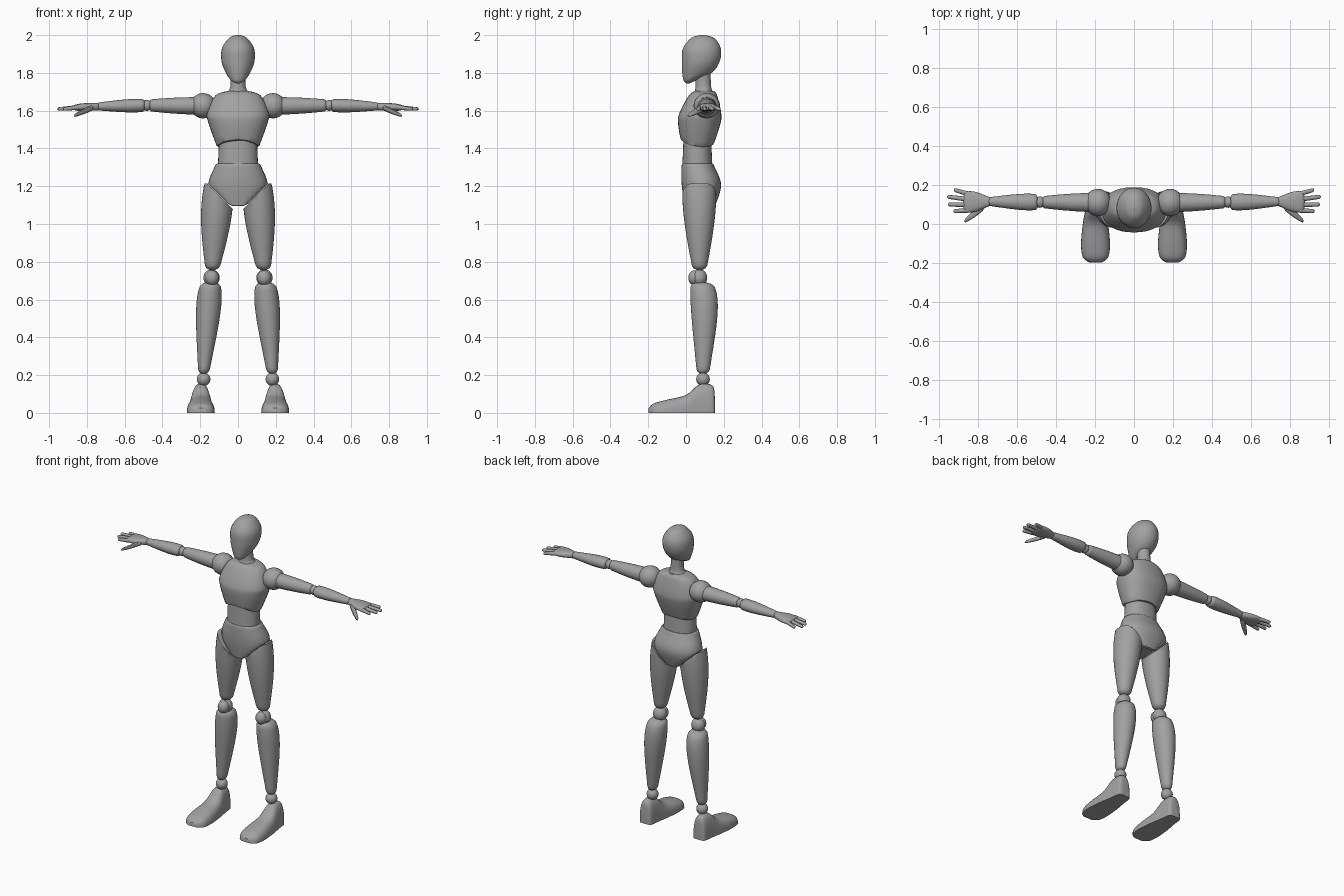
import bpy, bmesh, math
from mathutils import Vector

cube = bpy.data.objects.get("Cube")
if cube:
    bpy.data.objects.remove(cube)

grey = bpy.data.materials.new("plain grey")
grey.use_nodes = True
grey.diffuse_color = (0.36, 0.36, 0.36, 1)
grey.node_tree.nodes["Principled BSDF"].inputs["Base Color"].default_value = grey.diffuse_color

X, Y, Z = Vector((1, 0, 0)), Vector((0, 1, 0)), Vector((0, 0, 1))


def finish(name, bm, side):
    """Turn a bmesh into a smooth shaded object, reflected in x when side is negative."""
    for vert in bm.verts:
        vert.co.x *= side
    bmesh.ops.recalc_face_normals(bm, faces=bm.faces)
    mesh = bpy.data.meshes.new(name)
    bm.to_mesh(mesh)
    bm.free()
    mesh.materials.append(grey)
    obj = bpy.data.objects.new(name, mesh)
    bpy.context.collection.objects.link(obj)
    bpy.ops.object.select_all(action='DESELECT')
    obj.select_set(True)
    bpy.context.view_layer.objects.active = obj
    bpy.ops.object.shade_smooth_by_angle(angle=math.radians(40))


def skin(name, sections, side=1, power=2, sides=32, trim=None):
    """Join rounded sections, each a centre and two half axes; trim gives a new height."""
    bm = bmesh.new()
    rings = []
    for centre, across, along in sections:
        ring = []
        for i in range(sides):
            angle = math.tau * i / sides
            u, v = (math.copysign(abs(f) ** (2 / power), f)
                    for f in (math.cos(angle), math.sin(angle)))
            point = centre + across * u + along * v
            if trim:
                point.z = trim(point)
            ring.append(bm.verts.new(point))
        rings.append(ring)
    for low, high in zip(rings, rings[1:]):
        for i in range(sides):
            bm.faces.new((low[i - 1], low[i], high[i], high[i - 1]))
    bm.faces.new(rings[0])
    bm.faces.new(rings[-1])
    finish(name, bm, side)


def spline(rows, steps=6):
    """Smooth curve through a few rows of section values."""
    points = [Vector(row) for row in rows]
    points = [points[0], *points, points[-1]]
    for a, b, c, d in zip(points, points[1:], points[2:], points[3:]):
        for i in range(steps):
            t = i / steps
            bend = (a * 2 - b * 5 + c * 4 - d) * t ** 2 + (b * 3 - a - c * 3 + d) * t ** 3
            yield b + ((c - a) * t + bend) / 2
    yield points[-1]


def trunk(name, rows, **options):
    """Upright part on the middle line: height, half width, depth centre, half depth."""
    sections = [(Y * middle + Z * height, X * width, Y * depth)
                for height, width, middle, depth in spline(rows)]
    skin(name, sections, **options)


def limb(name, side, start, end, thick, thin, bulge=(0, 0), peak=0.5, sway=0, cap=0.05,
         axes=(Y, Z), **options):
    """Tapered part with a muscle bulge at its peak, a sway in depth and rounded ends."""
    start, end, thick, thin, bulge = map(Vector, (start, end, thick, thin, bulge))
    rate = math.log(0.5) / math.log(peak)
    sections = []
    steps = 20
    for i in range(steps + 1):
        t = (1 - math.cos(math.pi * i / steps)) / 2
        swell = math.sin(math.pi * t ** rate)
        edge = max(0, 1 - min(t, 1 - t) / cap)
        size = (thick.lerp(thin, t) + bulge * swell) * max(0.2, math.sqrt(1 - edge ** 2))
        sections.append((start.lerp(end, t) + Y * sway * swell, axes[0] * size.x, axes[1] * size.y))
    skin(name, sections, side, **options)


def ball(name, side, centre, radii):
    bm = bmesh.new()
    bmesh.ops.create_uvsphere(bm, u_segments=24, v_segments=16, radius=1)
    bmesh.ops.scale(bm, vec=radii, verts=bm.verts)
    bmesh.ops.translate(bm, vec=centre, verts=bm.verts)
    finish(name, bm, side)


# Head and neck
trunk("head", [
    (2, 0.01, 0.085, 0.01), (1.985, 0.047, 0.088, 0.06), (1.93, 0.085, 0.084, 0.1),
    (1.86, 0.087, 0.078, 0.1), (1.8, 0.064, 0.058, 0.078), (1.76, 0.036, 0.02, 0.033),
    (1.745, 0.01, 0.01, 0.01)])
trunk("neck", [(1.69, 0.08, 0.095, 0.06), (1.72, 0.042, 0.092, 0.042), (1.83, 0.04, 0.09, 0.04)])

# Torso, with an arched lower rib edge and slanted leg openings in the pelvis
trunk("chest", [
    (1.705, 0.05, 0.1, 0.05), (1.68, 0.12, 0.09, 0.075), (1.59, 0.163, 0.076, 0.11),
    (1.53, 0.155, 0.07, 0.112), (1.4, 0.108, 0.06, 0.08)],
    power=2.3, trim=lambda p: max(p.z, 1.443 - 2 * p.x ** 2 - 0.15 * p.y))
trunk("waist", [(1.46, 0.1, 0.06, 0.073), (1.29, 0.107, 0.06, 0.08)], power=2.2)
trunk("pelvis", [
    (1.32, 0.11, 0.062, 0.08), (1.3, 0.125, 0.064, 0.088), (1.2, 0.158, 0.082, 0.104),
    (1.06, 0.12, 0.07, 0.07)],
    power=2.2, trim=lambda p: max(p.z, 1.095, 1.055 + abs(p.x)))

# Foot outline from heel to toe: depth, half width, height
foot_rows = [
    (0.153, 0.025, 0.08), (0.14, 0.043, 0.145), (0.07, 0.053, 0.15), (0, 0.065, 0.095),
    (-0.1, 0.074, 0.07), (-0.17, 0.065, 0.05), (-0.198, 0.03, 0.025)]

# Finger tips: reach and depth, spread from evenly spaced knuckles
finger_tips = {"index": (0.925, 0.065), "middle": (0.953, 0.1),
               "ring": (0.957, 0.14), "little": (0.922, 0.175)}

for label, side in (("left_", 1), ("right_", -1)):
    # Leg
    limb(label + "thigh", side, start=(0.1, 0.07, 1.24), end=(0.136, 0.072, 0.755),
         thick=(0.068, 0.085), thin=(0.036, 0.036), bulge=(0.026, 0.018), peak=0.4,
         axes=(X, Y), trim=lambda p: min(p.z, 1.052 + p.x))
    ball(label + "knee", side, centre=(0.14, 0.072, 0.715), radii=(0.043, 0.04, 0.045))
    ball(label + "kneecap", side, centre=(0.138, 0.046, 0.715), radii=(0.036, 0.034, 0.04))
    limb(label + "shin", side, start=(0.145, 0.075, 0.695), end=(0.182, 0.09, 0.205),
         thick=(0.036, 0.045), thin=(0.028, 0.032), bulge=(0.032, 0.03), peak=0.26,
         sway=0.018, axes=(X, Y))
    ball(label + "ankle", side, centre=(0.182, 0.09, 0.178), radii=(0.036, 0.036, 0.036))
    skin(label + "foot", [(X * 0.197 + Y * depth, X * width, Z * height)
                          for depth, width, height in spline(foot_rows)],
         side, power=2.7, trim=lambda p: max(p.z, 0))

    # Arm
    ball(label + "shoulder", side, centre=(0.185, 0.11, 1.626), radii=(0.068, 0.07, 0.067))
    limb(label + "upper_arm", side, start=(0.2, 0.11, 1.625), end=(0.472, 0.112, 1.628),
         thick=(0.05, 0.047), thin=(0.03, 0.031), bulge=(0.003, 0.003))
    ball(label + "elbow", side, centre=(0.482, 0.112, 1.628), radii=(0.027, 0.029, 0.029))
    limb(label + "forearm", side, start=(0.49, 0.112, 1.628), end=(0.75, 0.115, 1.622),
         thick=(0.035, 0.029), thin=(0.021, 0.02), bulge=(0.011, 0.009), peak=0.3)

    # Hand: palm, four spread fingers and a lowered thumb
    limb(label + "palm", side, start=(0.73, 0.115, 1.622), end=(0.875, 0.113, 1.616),
         thick=(0.02, 0.02), thin=(0.05, 0.013), bulge=(0.014, 0.005), peak=0.6,
         cap=0.1, power=2.3)
    for number, (finger, (reach, depth)) in enumerate(finger_tips.items()):
        limb(label + finger + "_finger", side, start=(0.84, 0.071 + 0.027 * number, 1.618),
             end=(reach, depth, 1.608), thick=(0.013, 0.013), thin=(0.01, 0.009),
             cap=0.1, sides=12)
    limb(label + "thumb", side, start=(0.765, 0.095, 1.618), end=(0.868, 0.014, 1.573),
         thick=(0.02, 0.014), thin=(0.01, 0.008), bulge=(0.005, 0.003), cap=0.1, sides=12)
